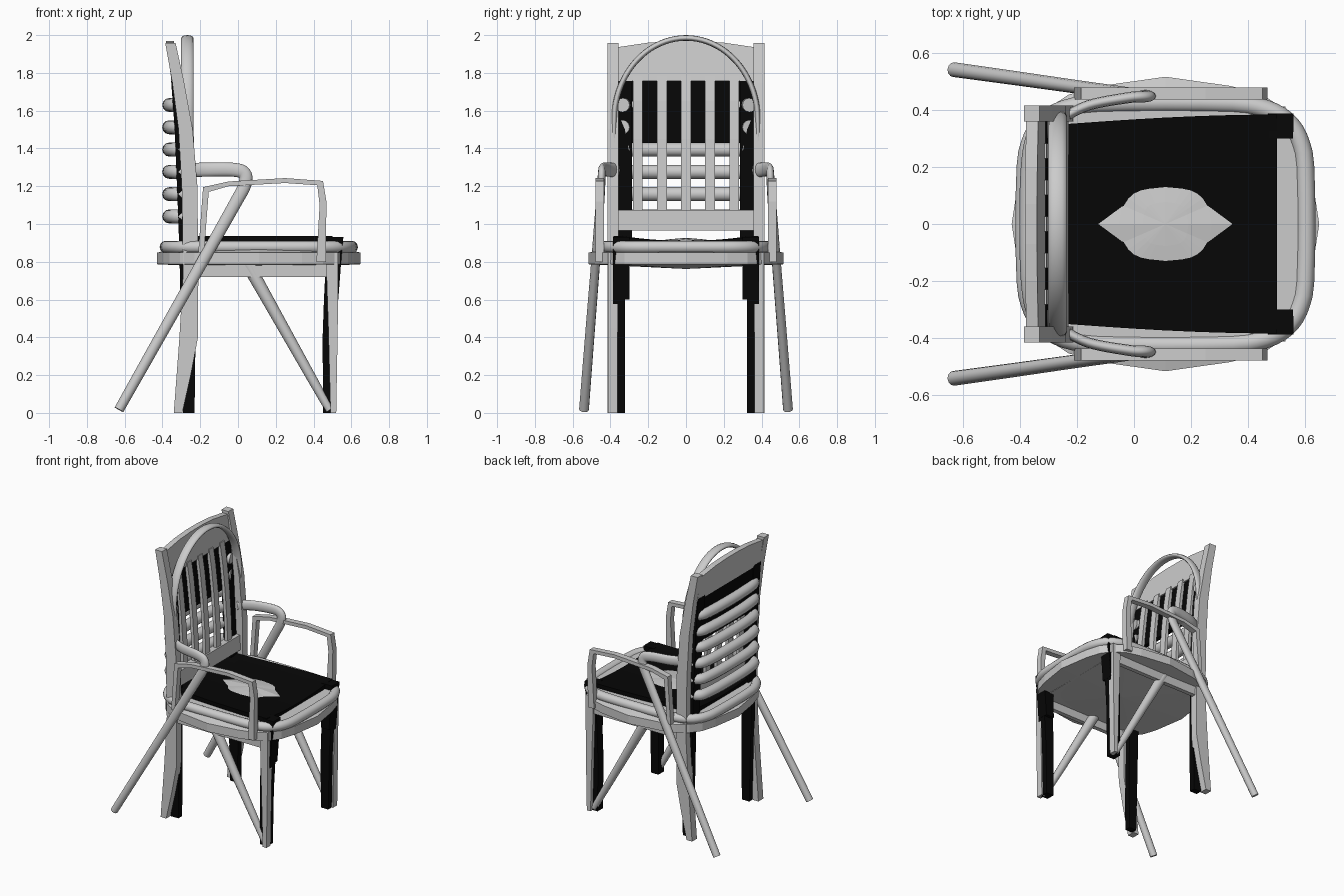
import bpy, bmesh, math
from mathutils import Vector

if "Cube" in bpy.data.objects:
    bpy.data.objects.remove(bpy.data.objects["Cube"])

black = bpy.data.materials.new("black")
black.diffuse_color = (0.002, 0.002, 0.002, 1)
black.use_nodes = True
black.node_tree.nodes["Principled BSDF"].inputs["Base Color"].default_value = black.diffuse_color


def finish(name, bm, mat=None):
    bmesh.ops.recalc_face_normals(bm, faces=bm.faces)
    me = bpy.data.meshes.new(name)
    bm.to_mesh(me)
    bm.free()
    ob = bpy.data.objects.new(name, me)
    bpy.context.collection.objects.link(ob)
    if mat:
        me.materials.append(mat)
    return ob


def prism(name, pts, off, mat=None):
    """Solid from a flat outline pushed along a vector."""
    bm = bmesh.new()
    lo = [bm.verts.new(p) for p in pts]
    hi = [bm.verts.new(Vector(p) + Vector(off)) for p in pts]
    bm.faces.new(lo)
    bm.faces.new(hi)
    for k in range(len(pts)):
        bm.faces.new((lo[k - 1], lo[k], hi[k], hi[k - 1]))
    return finish(name, bm, mat)


def plank(name, xz, y0, y1, mat=None):
    return prism(name, [(x, y0, z) for x, z in xz], (0, y1 - y0, 0), mat)


def strip(rows):
    """Side outline from rows of (z, rear x, front x)."""
    return [(a, z) for z, a, b in rows] + [(b, z) for z, a, b in reversed(rows)]


def smooth_path(pts, steps, closed=False):
    p = [Vector(q) for q in pts]
    n = len(p)
    out = []
    for i in range(n if closed else n - 1):
        g = (lambda k: p[k % n]) if closed else (lambda k: p[max(0, min(n - 1, k))])
        a, b, c, d = g(i - 1), g(i), g(i + 1), g(i + 2)
        for k in range(steps):
            t = k / steps
            out.append(0.5 * (2 * b + (c - a) * t + (2 * a - 5 * b + 4 * c - d) * t * t
                              + (3 * b - a - 3 * c + d) * t ** 3))
    return out if closed else out + [p[-1]]


def tube(name, pts, r, flat=(1, 1), ref=(0, 1, 0), steps=5, sides=12, closed=False):
    """Sweep an oval along a smoothed path; r and flat run from start to end value."""
    path = smooth_path(pts, steps, closed)
    n = len(path)
    bm = bmesh.new()
    rings = []
    for i, c in enumerate(path):
        a = path[(i - 1) % n] if closed else path[max(0, i - 1)]
        b = path[(i + 1) % n] if closed else path[min(n - 1, i + 1)]
        t = (b - a).normalized()
        u = Vector(ref)
        u = (u - t * u.dot(t)).normalized()
        v = t.cross(u)
        f = i / (n - 1)
        ru = r[0] + (r[1] - r[0]) * f
        rv = ru * (flat[0] + (flat[1] - flat[0]) * f)
        rings.append([bm.verts.new(c + u * ru * math.cos(2 * math.pi * k / sides)
                                   + v * rv * math.sin(2 * math.pi * k / sides))
                      for k in range(sides)])
    for i in range(n if closed else n - 1):
        p, q = rings[i], rings[(i + 1) % n]
        for k in range(sides):
            j = (k + 1) % sides
            bm.faces.new((p[k], p[j], q[j], q[k])).smooth = True
    if not closed:
        bm.faces.new(rings[0])
        bm.faces.new(rings[-1])
    return finish(name, bm)


def squircle(rx, ry, count, e, spike=1.0, cx=0.11):
    pts = []
    for k in range(count):
        a = 2 * math.pi * k / count
        c, s = math.cos(a), math.sin(a)
        m = spike if k % (count // 4) == 0 else 1
        pts.append((cx + m * rx * math.copysign(abs(c) ** e, c),
                    m * ry * math.copysign(abs(s) ** e, s)))
    return pts


# Domed seat pad, slightly pointed at the middle of each side
bm = bmesh.new()
rings = []
for top in (True, False):
    for r in ((0.15, 0.3, 0.45, 0.7, 0.9, 1.0) if top else (1.0, 0.75, 0.5, 0.25)):
        z = 0.926 - 0.078 * r * r if top else 0.762 + 0.025 * r
        drop = 0.026 * r if top and r < 0.6 else 0
        rings.append([bm.verts.new((0.11 + (x - 0.11) * r, y * r,
                                    z - (drop if k % 12 else 0)))
                      for k, (x, y) in enumerate(squircle(0.515, 0.493, 24, 0.6, 1.045))])
for p, q in zip(rings, rings[1:]):
    for k in range(24):
        j = (k + 1) % 24
        bm.faces.new((p[k], p[j], q[j], q[k]))
for ring, z in ((rings[0], 0.927), (rings[-1], 0.762)):
    c = bm.verts.new((0.11, 0, z))
    for k in range(24):
        bm.faces.new((ring[k], ring[(k + 1) % 24], c))
finish("seat_pad", bm)

# Bent rim around the seat, and the panel inside it
tube("seat_rim", [(x, y, 0.878) for x, y in squircle(0.492, 0.425, 32, 0.45)],
     (0.033, 0.033), ref=(0, 0, 1), steps=2, closed=True)
prism("seat_panel", [(x, y, 0.855) for x, y in squircle(0.49, 0.423, 32, 0.45)], (0, 0, 0.04))

# Dished black seat
bm = bmesh.new()
cols, rows = 8, 12
grid = [[[], []] for _ in range(cols + 1)]
for i in range(cols + 1):
    x = -0.30 + 0.80 * i / cols
    half = 0.345 + 0.038 * math.sin(math.pi / 2 * i / cols)
    for j in range(rows + 1):
        s = -1 + 2 * j / rows
        z = 0.911 + 0.026 * s * s
        grid[i][0].append(bm.verts.new((x, half * s, z)))
        grid[i][1].append(bm.verts.new((x, half * s, z - 0.03)))
for i in range(cols):
    for j in range(rows):
        for k in (0, 1):
            bm.faces.new((grid[i][k][j], grid[i + 1][k][j], grid[i + 1][k][j + 1], grid[i][k][j + 1]))
bmesh.ops.bridge_loops(bm, edges=[e for e in bm.edges if e.is_boundary])
finish("black_seat", bm, black)

# Underside panel
plank("seat_base", [(-0.25, 0.78), (0.50, 0.78), (0.50, 0.83), (-0.25, 0.83)], -0.37, 0.37)

# Side outlines of posts and legs
grey_post = strip([(0, -0.34, -0.295), (0.2, -0.325, -0.25), (0.4, -0.31, -0.212),
                   (0.75, -0.29, -0.21), (1.2, -0.298, -0.215), (1.5, -0.315, -0.24),
                   (1.75, -0.348, -0.285), (1.957, -0.385, -0.33)])
black_rear_leg = strip([(0, -0.29, -0.23), (0.4, -0.30, -0.225), (0.75, -0.308, -0.23),
                        (0.9, -0.312, -0.24)])
black_post = strip([(0.85, -0.311, -0.245), (1.0, -0.315, -0.26), (1.5, -0.335, -0.285),
                    (1.77, -0.355, -0.315)])
grey_leg = strip([(0, 0.49, 0.52), (0.45, 0.478, 0.528), (0.85, 0.465, 0.53)])
black_leg = strip([(0, 0.45, 0.51), (0.4, 0.448, 0.518), (0.6, 0.455, 0.53),
                   (0.8, 0.465, 0.545), (0.93, 0.47, 0.558)])
arm = [(-0.21, 0.85), (-0.185, 1.195), (-0.05, 1.225), (0.25, 1.243), (0.45, 1.228),
       (0.468, 1.12), (0.465, 0.80), (0.415, 0.80), (0.432, 1.10), (0.42, 1.205),
       (0.25, 1.217), (-0.05, 1.20), (-0.155, 1.17), (-0.18, 0.85)]

for s, side in ((-1, "right"), (1, "left")):
    plank("back_post_" + side, grey_post, s * 0.358, s * 0.415)
    plank("black_rear_leg_" + side, black_rear_leg, s * 0.322, s * 0.366, black)
    plank("black_back_post_" + side, black_post, s * 0.285, s * 0.366, black)
    plank("front_leg_" + side, grey_leg, s * 0.362, s * 0.412)
    plank("black_front_leg_" + side, black_leg, s * 0.322, s * 0.386, black)
    plank("black_leg_block_" + side, [(0.465, 0.6), (0.531, 0.6), (0.556, 0.93), (0.472, 0.93)],
          s * 0.30, s * 0.385, black)
    plank("side_apron_" + side, [(-0.25, 0.72), (0.47, 0.72), (0.47, 0.86), (-0.25, 0.86)],
          s * 0.37, s * 0.402)
    plank("flat_arm_" + side, arm, s * 0.435, s * 0.478)
    # Bent arm running down into the splayed rear leg
    tube("bent_arm_" + side,
         [(-0.26, s * 0.365, 1.285), (-0.16, s * 0.415, 1.288), (-0.02, s * 0.442, 1.287),
          (0.035, s * 0.446, 1.265), (0.035, s * 0.449, 1.205), (-0.02, s * 0.456, 1.10),
          (-0.20, s * 0.48, 0.78), (-0.42, s * 0.511, 0.39), (-0.63, s * 0.54, 0.017)],
         (0.017, 0.026), (2.2, 1.0), steps=6)
    # Slanted front brace
    tube("front_brace_" + side, [(0.05, s * 0.37, 0.79), (0.485, s * 0.375, 0.015)],
         (0.036, 0.022), steps=4)

# Oval hoop over the back
hoop = [(-0.255, -0.38, 0.9), (-0.265, -0.38, 1.3)]
hoop += [(-0.268, -0.38 * math.cos(math.pi * k / 14), 1.55 + 0.435 * math.sin(math.pi * k / 14))
         for k in range(15)]
hoop += [(-0.265, 0.38, 1.3), (-0.255, 0.38, 0.9)]
tube("back_hoop", hoop, (0.033, 0.033), (0.45, 0.45), ref=(1, 0, 0), steps=3)

# Arched headrest, black rear panel, slats and lower rail
head = [(-0.37, 1.757), (0.37, 1.757), (0.37, 1.935), (0.2, 1.96), (0.07, 1.968),
        (-0.07, 1.968), (-0.2, 1.96), (-0.37, 1.935)]
prism("headrest", [(-0.352 - 0.14 * (z - 1.757), y, z) for y, z in head], (0.042, 0, 0))
plank("black_back_panel", [(-0.33, 1.43), (-0.348, 1.77), (-0.322, 1.77), (-0.30, 1.43)],
      -0.34, 0.34, black)
slat = strip([(1.0, -0.268, -0.245), (1.2, -0.272, -0.249), (1.45, -0.29, -0.266),
              (1.65, -0.31, -0.287), (1.78, -0.33, -0.307)])
for i in range(5):
    y = (i - 2) * 0.1275
    plank("back_slat_%d" % (i + 1), slat, y - 0.026, y + 0.026)
plank("lower_back_rail", [(-0.28, 0.965), (-0.285, 1.073), (-0.235, 1.073), (-0.23, 0.965)],
      -0.37, 0.37)

# Round rungs behind the back
for i in range(6):
    z = 1.04 + 0.118 * i
    pts = [(-0.288, 0.335), (-0.33, 0.318), (-0.352, 0.26), (-0.363, 0.12)]
    pts = [(x, -y, z) for x, y in pts] + [(x, y, z) for x, y in reversed(pts)]
    tube("back_rung_%d" % (i + 1), pts, (0.037, 0.037), ref=(0, 0, 1), steps=4)
